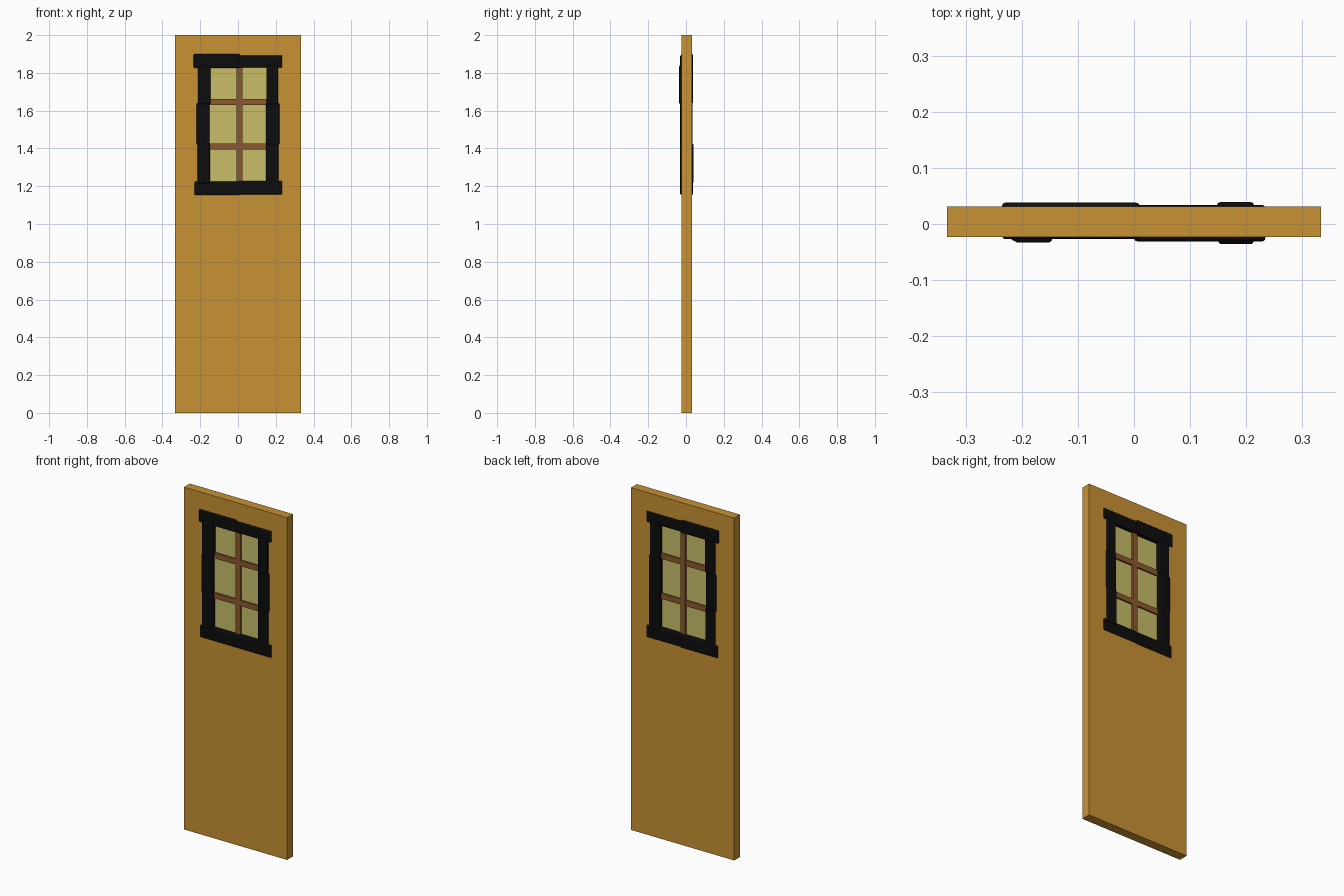
import bpy, bmesh

if "Cube" in bpy.data.objects:
    bpy.data.objects.remove(bpy.data.objects["Cube"])


def material(name, rgb):
    m = bpy.data.materials.new(name)
    m.diffuse_color = (*rgb, 1)
    m.use_nodes = True
    m.node_tree.nodes["Principled BSDF"].inputs["Base Color"].default_value = m.diffuse_color
    return m


wood = material("honey_wood", (0.578, 0.287, 0.034))
black = material("black_trim", (0.004, 0.004, 0.004))
brown = material("brown_bar", (0.26, 0.102, 0.028))
pane = material("yellow_glass", (0.578, 0.515, 0.141))


def finish(name, bm, mat):
    bmesh.ops.recalc_face_normals(bm, faces=bm.faces)
    me = bpy.data.meshes.new(name)
    bm.to_mesh(me)
    bm.free()
    me.materials.append(mat)
    ob = bpy.data.objects.new(name, me)
    bpy.context.collection.objects.link(ob)
    return ob


def box(name, x, y, z, mat, bevel=0):
    """Box from (min, max) ranges, with optional rounded edges."""
    bm = bmesh.new()
    bmesh.ops.create_cube(bm, size=1)
    for v in bm.verts:
        v.co = [r[0] + (c + 0.5) * (r[1] - r[0]) for c, r in zip(v.co, (x, y, z))]
    if bevel:
        bmesh.ops.bevel(bm, geom=bm.edges[:], offset=bevel, segments=3,
                        profile=0.5, affect='EDGES')
    return finish(name, bm, mat)


# Door slab: rectangular ring around the window opening
def slab(y0, y1):
    def corners(x, z0, z1):
        return [(-x, z0), (x, z0), (x, z1), (-x, z1)]
    bm = bmesh.new()
    loops = [[bm.verts.new((x, y, z)) for x, z in corners(*c)]
             for c, y in (((0.333, 0, 2), y0), ((0.333, 0, 2), y1),
                          ((0.175, 1.19, 1.86), y1), ((0.175, 1.19, 1.86), y0))]
    for a in range(4):
        p, q = loops[a], loops[(a + 1) % 4]
        for i in range(4):
            j = (i + 1) % 4
            bm.faces.new((p[i], p[j], q[j], q[i]))
    finish("door_slab", bm, wood)


slab(-0.023, 0.031)

# Uneven trim blocks running through the door: x range, y range, z range
blocks = {
    "trim_top_left": ((-0.235, 0.01), (-0.027, 0.038), (1.825, 1.90)),
    "trim_top_right": ((0.0, 0.234), (-0.031, 0.034), (1.828, 1.893)),
    "trim_bottom_left": ((-0.23, 0.01), (-0.027, 0.036), (1.153, 1.225)),
    "trim_bottom_right": ((0.0, 0.234), (-0.031, 0.034), (1.155, 1.228)),
    "trim_left_upper": ((-0.212, -0.146), (-0.033, 0.036), (1.635, 1.84)),
    "trim_left_middle": ((-0.219, -0.151), (-0.030, 0.034), (1.42, 1.64)),
    "trim_left_lower": ((-0.214, -0.149), (-0.033, 0.036), (1.215, 1.425)),
    "trim_right_upper": ((0.15, 0.213), (-0.036, 0.034), (1.635, 1.84)),
    "trim_right_middle": ((0.147, 0.219), (-0.031, 0.034), (1.42, 1.64)),
    "trim_right_lower": ((0.148, 0.214), (-0.032, 0.039), (1.215, 1.425)),
}
for name, (x, y, z) in blocks.items():
    box(name, x, y, z, black, 0.006)

# Glass pane and glazing bars
box("glass_pane", (-0.16, 0.16), (0.0, 0.008), (1.20, 1.85), pane)
box("bar_vertical", (-0.008, 0.023), (-0.011, 0.019), (1.20, 1.85), brown)
for label, z in (("lower", 1.411), ("upper", 1.645)):
    box("bar_" + label, (-0.16, 0.16), (-0.01, 0.018), (z - 0.016, z + 0.016), brown)
